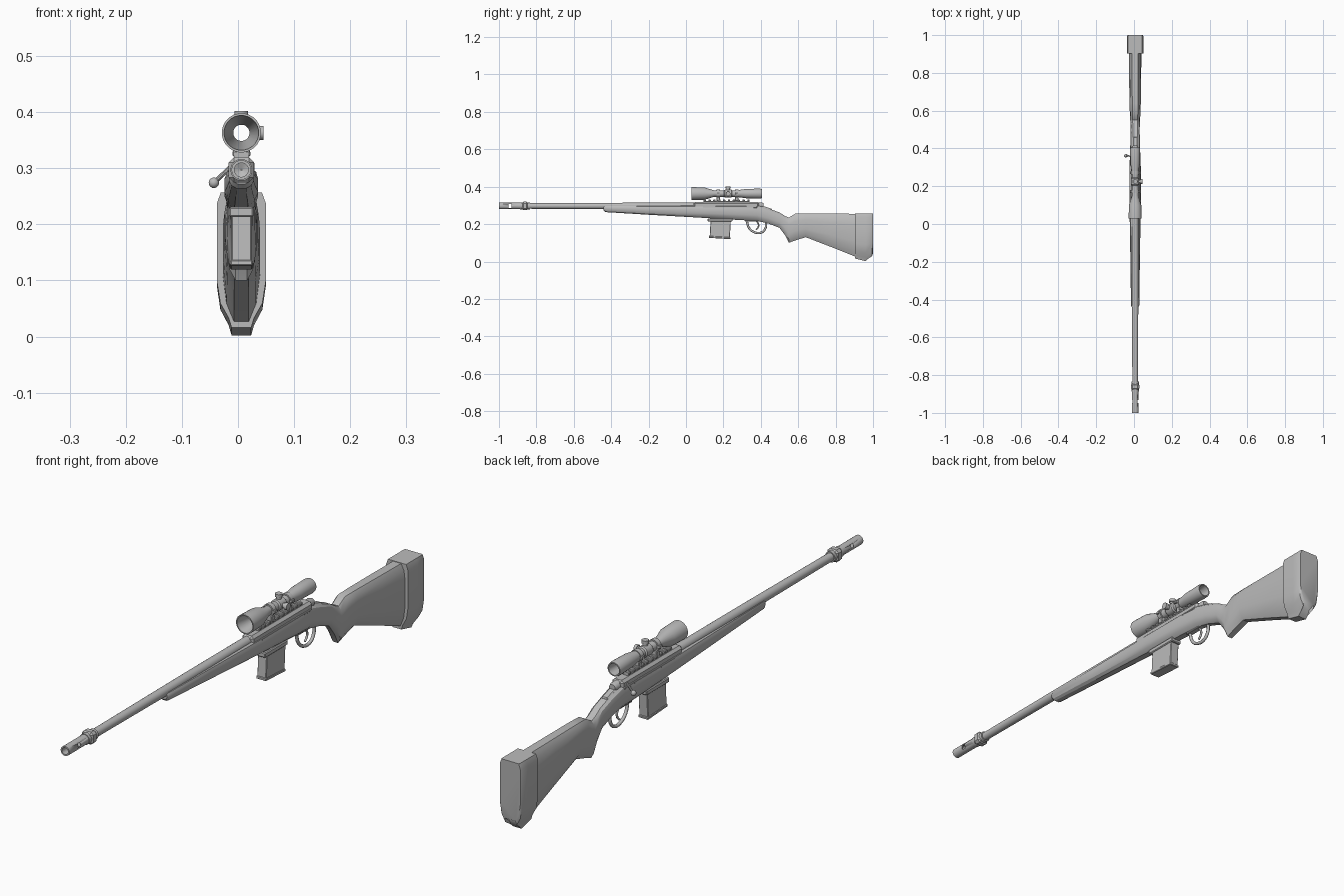
import bpy, bmesh, math
from mathutils import Vector, Matrix

if "Cube" in bpy.data.objects:
    bpy.data.objects.remove(bpy.data.objects["Cube"])

CX = 0.006            # centre line of the model
BORE, SCOPE = 0.297, 0.363

grey = bpy.data.materials.new("plain_grey")
grey.use_nodes = True
grey.diffuse_color = (0.5, 0.5, 0.5, 1)
grey.node_tree.nodes["Principled BSDF"].inputs["Base Color"].default_value = (0.5, 0.5, 0.5, 1)


def finish(name, bm, smooth=35):
    bmesh.ops.recalc_face_normals(bm, faces=bm.faces[:])
    mesh = bpy.data.meshes.new(name)
    bm.to_mesh(mesh)
    bm.free()
    mesh.materials.append(grey)
    obj = bpy.data.objects.new(name, mesh)
    bpy.context.collection.objects.link(obj)
    bpy.ops.object.select_all(action="DESELECT")
    obj.select_set(True)
    bpy.context.view_layer.objects.active = obj
    bpy.ops.object.shade_smooth_by_angle(angle=math.radians(smooth))
    return obj


def loft(name, rings, closed=False, smooth=35):
    bm = bmesh.new()
    loops = [[bm.verts.new(p) for p in ring] for ring in rings]
    pairs = list(zip(loops, loops[1:]))
    if closed:
        pairs.append((loops[-1], loops[0]))
    else:
        bm.faces.new(loops[0])
        bm.faces.new(loops[-1])
    for a, b in pairs:
        for i in range(len(a)):
            j = (i + 1) % len(a)
            bm.faces.new((a[i], a[j], b[j], b[i]))
    return finish(name, bm, smooth)


def lathe(name, profile, z, closed=False, n=20):
    """Turn (y, radius) points about the long axis."""
    turn = [2 * math.pi * (i + 0.5) / n for i in range(n)]
    return loft(name, [[(CX + r * math.cos(t), y, z + r * math.sin(t)) for t in turn]
                       for y, r in profile], closed)


def box(name, centre, size, bevel=0.0, tilt=0.0):
    bm = bmesh.new()
    bmesh.ops.create_cube(bm, size=1, matrix=Matrix.Translation(centre)
                          @ Matrix.Rotation(tilt, 4, "X") @ Matrix.Diagonal((*size, 1)))
    if bevel:
        bmesh.ops.bevel(bm, geom=bm.edges[:], offset=bevel, segments=1, affect="EDGES")
    return finish(name, bm)


def rod(name, a, b, r, n=14):
    a, b = Vector(a), Vector(b)
    bm = bmesh.new()
    spin = (b - a).to_track_quat("Z", "Y").to_matrix().to_4x4()
    bmesh.ops.create_cone(bm, cap_ends=True, segments=n, radius1=r, radius2=r,
                          depth=(b - a).length, matrix=Matrix.Translation((a + b) / 2) @ spin)
    return finish(name, bm)


def tube(name, points, r):
    curve = bpy.data.curves.new(name, "CURVE")
    curve.dimensions = "3D"
    curve.bevel_depth, curve.bevel_resolution, curve.use_fill_caps = r, 2, True
    curve.resolution_u = 5
    spline = curve.splines.new("BEZIER")
    spline.bezier_points.add(len(points) - 1)
    for bp, (y, z) in zip(spline.bezier_points, points):
        bp.co = (CX, y, z)
        bp.handle_left_type = bp.handle_right_type = "AUTO"
    curve.materials.append(grey)
    obj = bpy.data.objects.new(name, curve)
    bpy.context.collection.objects.link(obj)
    bpy.ops.object.select_all(action="DESELECT")
    obj.select_set(True)
    bpy.context.view_layer.objects.active = obj
    bpy.ops.object.convert(target="MESH")


# Stock: one chamfered section swept through stations (y, bottom, top, half width)
HALF = [(0.4, 0), (0.8, 0.14), (1, 0.36), (1, 0.72), (0.85, 0.9), (0.5, 1)]
SECTION = HALF + [(-u, v) for u, v in reversed(HALF)]


def section(y, low, high, w, slant=0.0):
    return [(CX + u * w, y + slant * (0.5 - v), low + v * (high - low)) for u, v in SECTION]


loft("stock", [section(*s) for s in (
    (-0.44, 0.272, 0.296, 0.017), (-0.43, 0.264, 0.3, 0.022), (-0.2, 0.25, 0.3, 0.025),
    (0.1, 0.233, 0.3, 0.03), (0.3, 0.221, 0.302, 0.03), (0.38, 0.217, 0.302, 0.027),
    (0.44, 0.203, 0.284, 0.025), (0.5, 0.18, 0.262, 0.024), (0.53, 0.14, 0.243, 0.025),
    (0.55, 0.1, 0.235, 0.026), (0.585, 0.113, 0.256, 0.028), (0.64, 0.13, 0.257, 0.03),
    (0.78, 0.076, 0.256, 0.032), (0.91, 0.024, 0.255, 0.033))], smooth=30)

# Butt pad with a tapered toe
PAD = [(0.4, 0), (0.52, 0.07), (0.86, 0.18), (1, 0.34), (1, 0.92), (0.84, 1)]
PAD += [(-u, v) for u, v in reversed(PAD)]
loft("butt_pad", [[(CX + u * w, y + (back if v < 0.05 else 0),
                    low + v * (0.257 - low)) for u, v in PAD]
                  for y, low, w, back in ((0.903, 0.016, 0.0435, 0), (0.96, 0.002, 0.0435, 0),
                                          (0.995, 0.012, 0.0435, -0.025),
                                          (1.0, 0.03, 0.041, -0.02))])

# Barrel with hollow muzzle and side port
barrel = lathe("barrel", [(0.08, 0.0175), (-0.3, 0.0175), (-0.86, 0.015), (-0.86, 0.0175),
                          (-1, 0.0175), (-1, 0.0125), (-0.9, 0.0125), (-0.895, 0.001),
                          (0.08, 0.001)], BORE, closed=True)
cutter = box("port_cutter", (CX, -0.94, BORE), (0.1, 0.016, 0.021))
cut = barrel.modifiers.new("port", "BOOLEAN")
cut.object, cut.operation, cut.solver = cutter, "DIFFERENCE", "EXACT"
bpy.context.view_layer.objects.active = barrel
bpy.ops.object.modifier_apply(modifier="port")
bpy.data.objects.remove(cutter)
box("muzzle_band", (CX, -0.861, BORE), (0.045, 0.036, 0.045), 0.009)
lathe("muzzle_collar", [(-0.888, 0.0195), (-0.835, 0.0195)], BORE)

# Receiver, bolt and handle
box("receiver", (CX, 0.215, 0.297), (0.046, 0.35, 0.042), 0.009)
for side in (-1, 1):
    box("receiver_ledge", (CX + side * 0.023, 0.235, 0.291), (0.008, 0.29, 0.008), 0.002)
lathe("bolt", [(0.3, 0.016), (0.405, 0.016), (0.415, 0.012)], 0.3)
box("tang", (CX, 0.425, 0.284), (0.026, 0.07, 0.016), 0.004, -0.3)
knob = Vector((-0.043, 0.362, 0.274))
rod("bolt_handle", (-0.008, 0.358, 0.307), knob, 0.004, 10)
bm = bmesh.new()
bmesh.ops.create_uvsphere(bm, u_segments=14, v_segments=8, radius=0.0095,
                          matrix=Matrix.Translation(knob))
finish("bolt_knob", bm)

# Toothed scope rail
box("rail", (CX, 0.217, 0.319), (0.026, 0.246, 0.01))
for i in range(10):
    box("rail_tooth", (CX, 0.1 + i * 0.026, 0.326), (0.032, 0.013, 0.01), 0.002)

# Scope: hollow tube with flared ends, rings and adjustment knobs
lathe("scope", [(0.03, 0.035), (0.1, 0.033), (0.15, 0.017), (0.265, 0.017), (0.32, 0.025),
                (0.395, 0.027), (0.405, 0.025), (0.405, 0.021), (0.33, 0.0145),
                (0.12, 0.0145), (0.04, 0.03), (0.03, 0.031)], SCOPE, closed=True, n=24)
for y in (0.172, 0.272):
    lathe("scope_ring", [(y - 0.009, 0.022), (y + 0.009, 0.022), (y + 0.009, 0.0155),
                         (y - 0.009, 0.0155)], SCOPE, closed=True)
    box("ring_foot", (CX, y, 0.334), (0.03, 0.018, 0.022), 0.002)
    for side in (-1, 1):
        box("ring_lug", (CX + side * 0.022, y, SCOPE), (0.01, 0.014, 0.01), 0.001)
lathe("turret_block", [(0.203, 0.017), (0.208, 0.021), (0.242, 0.021), (0.247, 0.017),
                       (0.247, 0.015), (0.203, 0.015)], SCOPE, closed=True)
for name, axis in (("top_turret", Vector((0, 0, 1))), ("side_turret", Vector((1, 0, 0)))):
    hub = Vector((CX, 0.225, SCOPE))
    rod(name + "_stem", hub + axis * 0.016, hub + axis * 0.03, 0.009)
    rod(name + "_cap", hub + axis * 0.028, hub + axis * 0.039, 0.0125)

# Magazine, trigger and guard
box("magazine_collar", (CX, 0.182, 0.222), (0.044, 0.132, 0.018), 0.003)
box("magazine", (CX, 0.183, 0.174), (0.036, 0.108, 0.096), 0.002, -0.06)
box("magazine_base", (CX, 0.18, 0.128), (0.04, 0.114, 0.01), 0.002, -0.06)
box("guard_plate", (CX, 0.375, 0.217), (0.022, 0.12, 0.008), 0.002)
tube("trigger_guard", [(0.325, 0.216), (0.338, 0.178), (0.37, 0.155), (0.405, 0.156),
                       (0.425, 0.178), (0.428, 0.212)], 0.006)
tube("trigger", [(0.378, 0.216), (0.388, 0.195), (0.384, 0.18), (0.374, 0.17)], 0.004)
